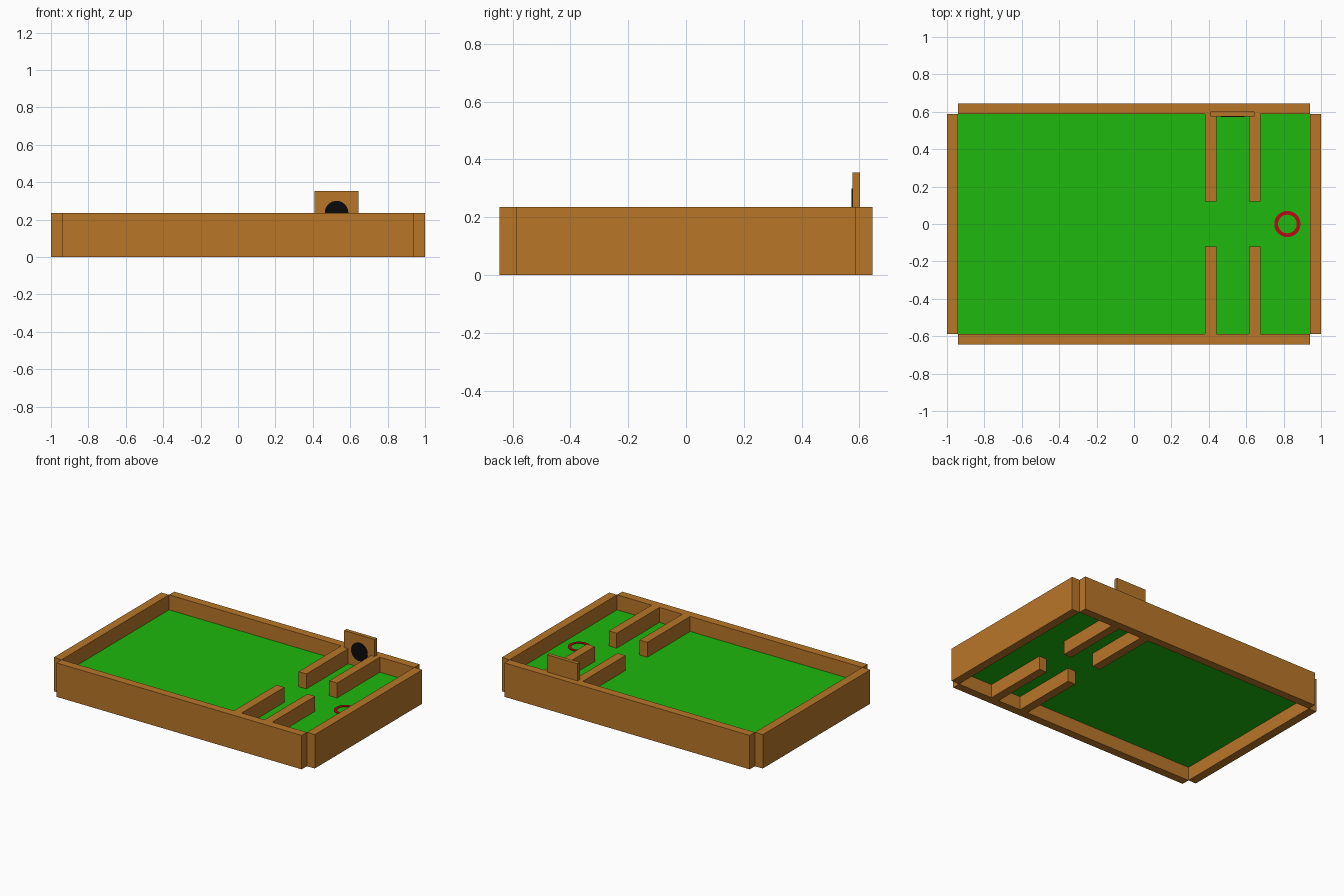
import bpy, bmesh, math
from mathutils import Matrix

if "Cube" in bpy.data.objects:
    bpy.data.objects.remove(bpy.data.objects["Cube"])


def material(name, rgb):
    m = bpy.data.materials.new(name)
    m.diffuse_color = (*rgb, 1)
    m.use_nodes = True
    m.node_tree.nodes["Principled BSDF"].inputs["Base Color"].default_value = m.diffuse_color
    return m


WOOD = material("wood", (0.48, 0.18, 0.022))
GREEN = material("green_felt", (0.013, 0.48, 0.004))
BLACK = material("black", (0.003, 0.003, 0.003))
RED = material("red", (0.5, 0.003, 0.008))


def finish(name, bm, mat):
    bmesh.ops.recalc_face_normals(bm, faces=bm.faces)
    me = bpy.data.meshes.new(name)
    bm.to_mesh(me)
    bm.free()
    me.materials.append(mat)
    ob = bpy.data.objects.new(name, me)
    bpy.context.collection.objects.link(ob)
    return ob


def box(name, x, y, z, mat):
    """Box from (min, max) pairs on each axis."""
    bm = bmesh.new()
    mid = [(a + b) / 2 for a, b in (x, y, z)]
    size = [b - a for a, b in (x, y, z)]
    bmesh.ops.create_cube(bm, size=1, matrix=Matrix.Translation(mid) @ Matrix.Diagonal((*size, 1)))
    return finish(name, bm, mat)


TOP, FLOOR = 0.235, 0.131
IN_X, IN_Y = 0.94, 0.588

# Playing surface, raised above the ground
box("floor", (-IN_X, IN_X), (-IN_Y, IN_Y), (0.094, FLOOR), GREEN)

# Outer walls and the two pairs of dividers, mirrored front to back
for side, s in (("front", -1), ("back", 1)):
    box(side + "_wall", (-IN_X, IN_X), sorted((s * IN_Y, s * 0.645)), (0, TOP), WOOD)
    for label, x in (("inner", 0.38), ("outer", 0.615)):
        box(f"{side}_{label}_divider", (x, x + 0.06), sorted((s * 0.12, s * IN_Y)), (0, TOP), WOOD)
for side, s in (("left", -1), ("right", 1)):
    box(side + "_wall", sorted((s * IN_X, s * 1.0)), (-IN_Y, IN_Y), (0, TOP), WOOD)

# Target board with a black disc on its front face
box("target_board", (0.41, 0.643), (0.576, 0.602), (0.12, 0.354), WOOD)
bm = bmesh.new()
bmesh.ops.create_cone(bm, cap_ends=True, segments=32, radius1=0.063, radius2=0.063, depth=0.006,
                      matrix=Matrix.Translation((0.527, 0.576, 0.237)) @ Matrix.Rotation(math.pi / 2, 4, 'X'))
finish("target_hole", bm, BLACK)

# Flat red ring on the floor: a rectangular section spun round
bm = bmesh.new()
cx = 0.82
section = [(0.05, FLOOR - 0.003), (0.07, FLOOR - 0.003), (0.07, FLOOR + 0.004), (0.05, FLOOR + 0.004)]
vs = [bm.verts.new((cx + r, 0, z)) for r, z in section]
edges = [bm.edges.new((vs[i], vs[(i + 1) % 4])) for i in range(4)]
bmesh.ops.spin(bm, geom=vs + edges, cent=(cx, 0, 0), axis=(0, 0, 1), angle=math.tau, steps=32)
bmesh.ops.remove_doubles(bm, verts=bm.verts, dist=1e-5)
finish("floor_ring", bm, RED)
